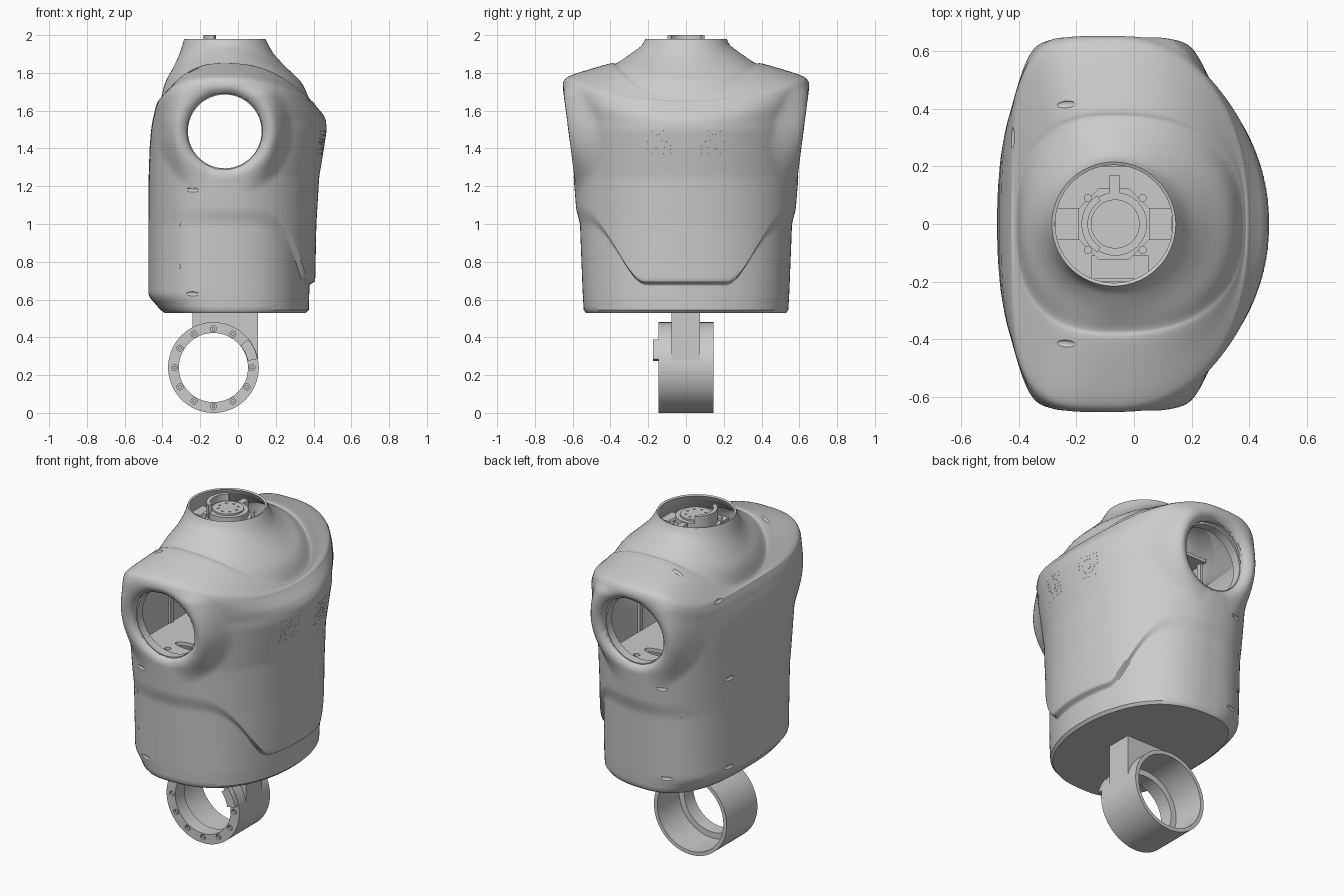
import bpy, bmesh, math
from mathutils import Matrix, Vector
from mathutils.bvhtree import BVHTree

if "Cube" in bpy.data.objects:
    bpy.data.objects.remove(bpy.data.objects["Cube"])

GREY = bpy.data.materials.new("shell_grey")
GREY.use_nodes = True
GREY.diffuse_color = (.6, .6, .6, 1)
GREY.node_tree.nodes["Principled BSDF"].inputs["Base Color"].default_value = (.6, .6, .6, 1)


def shade(me):
    me.shade_smooth()
    me.set_sharp_from_angle(angle=math.radians(35))


def finish(name, bm):
    me = bpy.data.meshes.new(name)
    bmesh.ops.recalc_face_normals(bm, faces=bm.faces)
    bm.to_mesh(me)
    bm.free()
    me.materials.append(GREY)
    shade(me)
    ob = bpy.data.objects.new(name, me)
    bpy.context.collection.objects.link(ob)
    return ob


def bake(ob, cutter, thickness=0):
    """Apply an optional wall thickness and a cut, then drop the cutter."""
    if thickness:
        s = ob.modifiers.new("wall", "SOLIDIFY")
        s.thickness, s.offset = thickness, -1
    b = ob.modifiers.new("cut", "BOOLEAN")
    b.object, b.operation, b.solver = cutter, "DIFFERENCE", "EXACT"
    cutter.hide_render = True
    dg = bpy.context.evaluated_depsgraph_get()
    me = bpy.data.meshes.new_from_object(ob.evaluated_get(dg))
    ob.modifiers.clear()
    ob.data = me
    shade(me)
    bpy.data.objects.remove(cutter)


def box(bm, lo, hi):
    lo, hi = Vector(lo), Vector(hi)
    bmesh.ops.create_cube(bm, size=1, matrix=Matrix.Translation((lo + hi) / 2) @ Matrix.Diagonal((*(hi - lo), 1)))


def cyl(bm, centre, r, depth, axis="Z", seg=48, stretch=1):
    rot = Matrix.Rotation(math.pi / 2, 4, "X") if axis == "Y" else Matrix()
    bmesh.ops.create_cone(bm, cap_ends=True, segments=seg, radius1=r, radius2=r, depth=depth,
                          matrix=Matrix.Translation(centre) @ Matrix.Diagonal((stretch, 1, 1, 1)) @ rot)


def lathe(bm, profile, centre, axis="Z", start=0, sweep=360, seg=96):
    """Sweep a closed (radius, height) profile around an axis."""
    full = sweep == 360
    rings = []
    for i in range(seg if full else seg + 1):
        a = math.radians(start + sweep * i / seg)
        ring = []
        for r, h in profile:
            p = (r * math.cos(a), r * math.sin(a), h) if axis == "Z" else (r * math.cos(a), h, r * math.sin(a))
            ring.append(bm.verts.new(Vector(centre) + Vector(p)))
        rings.append(ring)
    n = len(profile)
    for i in range(seg):
        a, b = rings[i], rings[(i + 1) % len(rings)]
        for k in range(n):
            bm.faces.new((a[k], a[(k + 1) % n], b[(k + 1) % n], b[k]))
    if not full:
        bm.faces.new(rings[0])
        bm.faces.new(rings[-1])


# Torso sections: back x, front x, half depth, back and front roundness, z at front, z at sides
CX, HOLE_Z, HOLE_R, SEG = -0.07, 1.49, 0.195, 192
BODY = [(-.39, .39, .545, 2.6, 2.2, .53), (-.41, .405, .555, 2.6, 2.2, .545), (-.475, .407, .56, 2.6, 2.2, .62),
        (-.475, .415, .575, 2.6, 2.1, 1.0), (-.473, .43, .595, 2.8, 2.0, 1.25), (-.468, .455, .605, 3, 2, 1.4),
        (-.46, .47, .615, 3.2, 2, 1.5), (-.452, .465, .625, 3.4, 2, 1.55)]
TOP = [BODY[-1] + (1.55,),
       (-.445, .45, .634, 3.6, 2.1, 1.58, 1.62), (-.438, .425, .646, 3.8, 2.2, 1.61, 1.68),
       (-.43, .405, .653, 3.9, 2.25, 1.635, 1.725), (-.427, .398, .642, 3.8, 2.25, 1.645, 1.765),
       (-.424, .392, .6, 3.5, 2.25, 1.65, 1.79), (-.42, .388, .5, 3, 2.3, 1.652, 1.822),
       (-.415, .385, .4, 2.6, 2.4, 1.656, 1.85), (-.405, .372, .372, 2.5, 2.4, 1.675, 1.85),
       (-.385, .335, .335, 2.2, 2.2, 1.75, 1.872), (-.345, .26, .28, 2, 2, 1.825, 1.91),
       (-.31, .19, .235, 2, 2, 1.9, 1.945), (-.285, .145, .215, 2, 2, 1.98, 1.98)]


def smooth(t):
    t = min(1, max(0, t))
    return t * t * (3 - 2 * t)


def body_row(z):
    for a, b in zip(BODY, BODY[1:]):
        if z <= b[5]:
            break
    t = (z - a[5]) / (b[5] - a[5])
    row = [p + (q - p) * t for p, q in zip(a, b)]
    return row + [row[5]]


def point(row, th, inset=0):
    xb, xf, yh, nb, nf, zf, zs = row
    c, s = math.cos(th), math.sin(th)
    n, a = (nf, xf - CX) if c > 0 else (nb, CX - xb)
    x = CX + math.copysign(a * abs(c) ** (2 / n), c) - inset * c
    y = math.copysign(yh * abs(s) ** (2 / n), s) - inset * s
    z = zf + (zs - zf) * abs(s) ** 2.1
    # swollen, rolled lip around the arm openings
    if abs(y) > 0.3:
        r = math.hypot(x - CX, z - HOLE_Z)
        plane = 0.598 + 0.13 * (z - 1.3)
        lift = smooth((0.36 - r) / 0.12) * smooth((1.75 - z) / 0.07)
        t = min(1, max(0, (0.25 - r) / 0.055))
        out = abs(y) + max(0, plane - abs(y)) * lift - 0.045 * (1 - math.sqrt(1 - t * t))
        y = math.copysign(out, y)
    return x, y, z


def column(th):
    """All points of the shell at one angle, following the chest panel's lower edge."""
    c, s = math.cos(th), math.sin(th)
    k = smooth((0.57 * abs(s) ** 0.93 - 0.22) / 0.33) if c > 0 else 1
    edge = 0.70 + 0.39 * k
    inset = 0.03 - 0.016 * k if c > 0 else 0.014 * max(0, 1 + c / 0.8)
    step = 0.025 + 0.075 * k ** 3
    low = edge - step
    pts = [point(body_row(.53 + .015 * i / 2), th, inset) for i in range(3)]
    pts += [point(body_row(.545 + (low - .545) * i / 20), th, inset) for i in range(1, 21)]
    pts += [point(body_row(low + step * i / 6), th, inset * (1 - smooth(i / 6))) for i in range(1, 7)]
    pts += [point(body_row(edge + (1.55 - edge) * i / 44), th) for i in range(1, 45)]
    for i in range(len(TOP) - 1):
        p = [TOP[min(len(TOP) - 1, max(0, i + d))] for d in (-1, 0, 1, 2)]
        for t in (.25, .5, .75, 1):
            row = [b + .5 * t * (d - a + t * (2 * a - 5 * b + 4 * d - e + t * (3 * (b - d) + e - a)))
                   for a, b, d, e in zip(*p)]
            pts.append(point(row, th))
    return pts


bm = bmesh.new()
cols = [[bm.verts.new(p) for p in column(2 * math.pi * i / SEG)] for i in range(SEG)]
for i in range(SEG):
    a, b = cols[i], cols[(i + 1) % SEG]
    for k in range(len(a) - 1):
        bm.faces.new((a[k], b[k], b[k + 1], a[k + 1]))
bm.faces.new([c[0] for c in reversed(cols)])
bmesh.ops.recalc_face_normals(bm, faces=bm.faces)
tree = BVHTree.FromBMesh(bm)
shell = finish("torso_shell", bm)


def on_surface(origin, direction, along):
    """Frame on the shell: local x along the given axis, local z outward."""
    hit, n, _, _ = tree.ray_cast(Vector(origin), Vector(direction))
    u = (Vector(along) - n * n.dot(Vector(along))).normalized()
    return Matrix.Translation(hit) @ Matrix((u, n.cross(u), n)).transposed().to_4x4()


# Arm openings and fastener slots cut from the shell
bm = bmesh.new()
cyl(bm, (CX, 0, HOLE_Z), HOLE_R + 0.004, 2, "Y", 96)
frames = [on_surface((-.235, s * .415, 3), (0, 0, -1), (1, 0, 0)) for s in (-1, 1)]
frames += [on_surface((-.24, s * 2, z), (0, -s, 0), (1, 0, 0)) for s in (-1, 1) for z in (.63, 1.18)]
frames += [on_surface((-2, y, z), (1, 0, 0), (0, 1, 0)) for y, z in ((.25, .65), (.25, 1.18), (.3, 1.65))]
for f in frames:
    bmesh.ops.create_uvsphere(bm, u_segments=24, v_segments=12, radius=1,
                              matrix=f @ Matrix.Diagonal((.036, .012, .007, 1)))
bake(shell, finish("shell_cutter", bm), 0.012)

# Inner sleeves of the arm openings
for s, side in ((-1, "front"), (1, "back")):
    bm = bmesh.new()
    lathe(bm, [(HOLE_R, .52), (HOLE_R, .572), (.207, .572), (.207, .52)], (CX, 0, HOLE_Z), "Y")
    bmesh.ops.scale(bm, vec=(1, s, 1), verts=bm.verts)
    finish(side + "_arm_sleeve", bm)

# Speaker perforations in rings and a sparse grid, and small side pinholes
bm = bmesh.new()
spots = []
for s in (-1, 1):
    offsets = [(.04 * math.cos(i * math.tau / 16), .04 * math.sin(i * math.tau / 16)) for i in range(16)]
    offsets += [(i * .02, j * .02) for i in range(-3, 4) for j in range(-3, 4) if max(abs(i), abs(j)) == 3]
    for dy, dz in offsets:
        spots.append((on_surface((2, s * .143 + dy, 1.433 + dz), (-1, 0, 0), (0, 1, 0)), .003))
    spots.append((on_surface((2, s * .143, 1.433), (-1, 0, 0), (0, 1, 0)), .018))
    for z in (.775, 1.0):
        spots.append((on_surface((-.31, s * 2, z), (0, -s, 0), (1, 0, 0)), .01))
for f, r in spots:
    bmesh.ops.create_cone(bm, cap_ends=True, segments=10, radius1=r, radius2=r, depth=.003, matrix=f)
finish("perforations", bm)

# Internal shelf with slots and round holes
bm = bmesh.new()
box(bm, (-.33, -.5, 1.25), (.17, .5, 1.272))
shelf = finish("inner_shelf", bm)
bm = bmesh.new()
for s in (-1, 1):
    cyl(bm, (CX, s * .36, 1.26), .035, .2, stretch=2.5)
    for x in (-.24, -.15, .01, .1):
        cyl(bm, (x, s * .45, 1.26), .018, .2, seg=20)
bake(shelf, finish("shelf_cutter", bm))

# Slim posts carrying the neck platform
bm = bmesh.new()
for x in (-.33, .19):
    for y in (-.16, .16):
        box(bm, (x - .008, y - .015, 1.25), (x + .008, y + .015, 1.73))
box(bm, (-.34, -.2, 1.72), (.2, .2, 1.74))
finish("neck_frame", bm)

# Neck motor: cross arms, octagonal mount, round output disc and arc collar
bm = bmesh.new()
box(bm, (-.272, -.055, 1.86), (.132, .055, 1.9))
box(bm, (-.15, -.19, 1.86), (.05, -.11, 1.89))
box(bm, (-.085, .1, 1.86), (-.05, .17, 1.95))
bmesh.ops.create_cone(bm, cap_ends=True, segments=8, radius1=.135, radius2=.135, depth=.18,
                      matrix=Matrix.Translation((CX, 0, 1.83)) @ Matrix.Rotation(math.pi / 8, 4, "Z"))
cyl(bm, (-.065, 0, 1.93), .11, .05, seg=64)
cyl(bm, (-.065, 0, 1.95), .085, .03, seg=64)
lathe(bm, [(.095, 1.9), (.117, 1.9), (.117, 2.0), (.095, 2.0)], (-.065, 0, 0), "Z", 122, 116, 24)
for x in (-.16, .03):
    for y in (-.09, .09):
        cyl(bm, (x, y, 1.91), .014, .05, seg=16)
for i in range(8):
    a = math.tau * i / 8
    cyl(bm, (-.065 + .055 * math.cos(a), .055 * math.sin(a), 1.966), .007, .004, seg=12)
finish("neck_motor", bm)

# Waist joint: open tube with a counterbored flange at the front
WAIST = (-.13, 0, .24)
bm = bmesh.new()
lathe(bm, [(.183, -.145), (.24, -.145), (.24, .145), (.218, .145), (.218, -.06), (.183, -.06)], WAIST, "Y")
ring = finish("waist_ring", bm)
cutter, bolts = bmesh.new(), bmesh.new()
for i in range(12):
    a = math.tau * i / 12
    x, z = WAIST[0] + .205 * math.cos(a), WAIST[2] + .205 * math.sin(a)
    cyl(cutter, (x, -.145, z), .016, .03, "Y", 20)
    cyl(bolts, (x, -.128, z), .009, .02, "Y", 16)
bake(ring, finish("ring_cutter", cutter))
finish("waist_bolts", bolts)

# Post joining the waist ring to the torso, and the curved end stop
bm = bmesh.new()
box(bm, (-.24, -.078, .25), (.107, .075, .54))
post = finish("waist_post", bm)
bm = bmesh.new()
cyl(bm, WAIST, .225, 1, "Y", 96)
bake(post, finish("post_cutter", bm))
bm = bmesh.new()
lathe(bm, [(.185, -.175), (.238, -.175), (.238, -.14), (.185, -.14)], WAIST, "Y", 11, 28, 12)
finish("waist_stop", bm)
